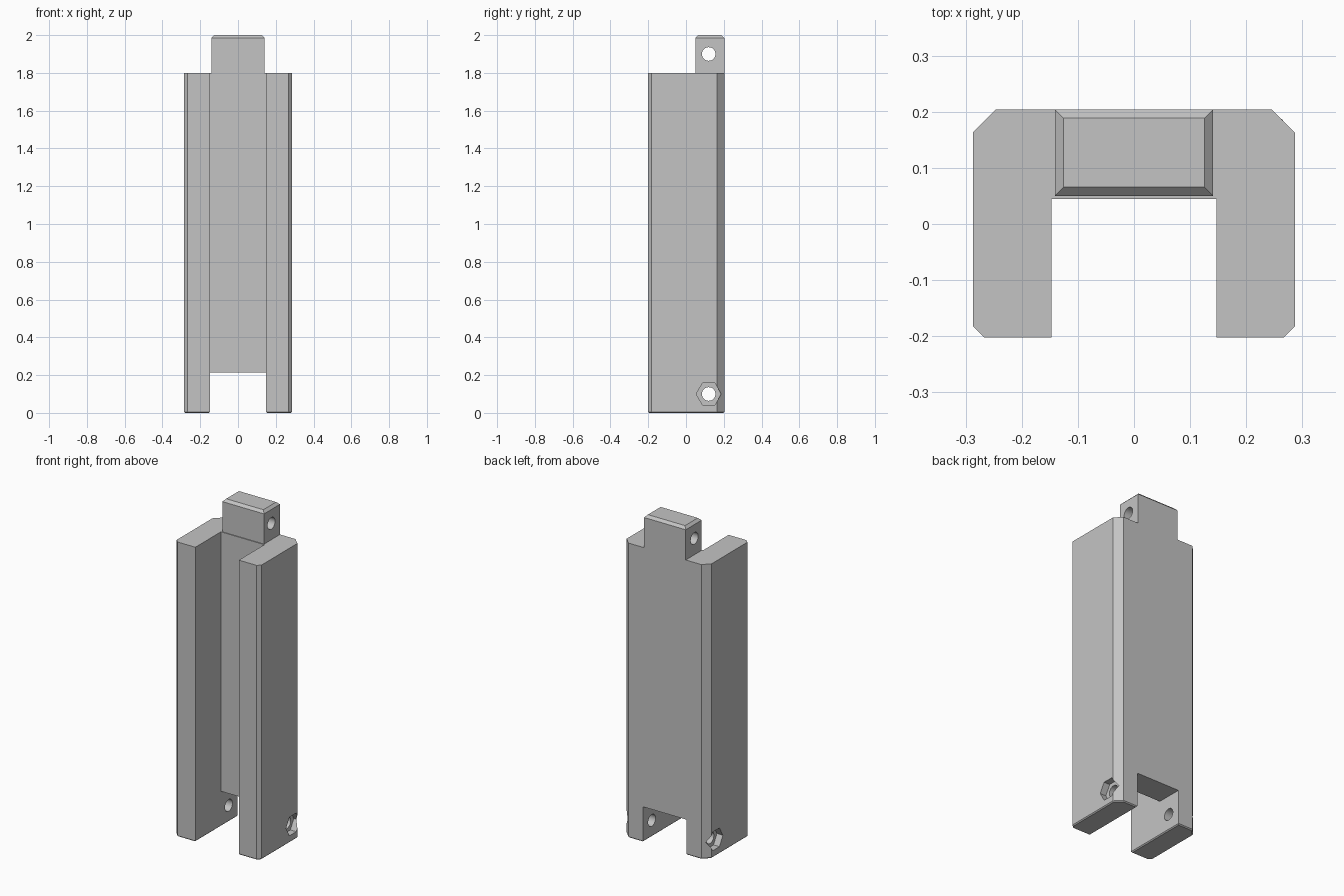
import bpy
import bmesh
from math import sin, cos, tau, radians

cube = bpy.data.objects.get("Cube")
if cube:
    bpy.data.objects.remove(cube, do_unlink=True)

grey = bpy.data.materials.new("plain grey")
grey.use_nodes = True
color = (0.55, 0.55, 0.55, 1)
grey.diffuse_color = color
grey.node_tree.nodes["Principled BSDF"].inputs["Base Color"].default_value = color


def prism(name, points, low, high, axis="z"):
    """Extrude a closed 2D outline along the given axis."""
    def place(a, b, c):
        return (a, b, c) if axis == "z" else (c, a, b)
    bm = bmesh.new()
    bottom = [bm.verts.new(place(a, b, low)) for a, b in points]
    top = [bm.verts.new(place(a, b, high)) for a, b in points]
    bm.faces.new(bottom)
    bm.faces.new(top)
    for i in range(len(points)):
        j = (i + 1) % len(points)
        bm.faces.new((bottom[i], bottom[j], top[j], top[i]))
    bmesh.ops.recalc_face_normals(bm, faces=bm.faces)
    mesh = bpy.data.meshes.new(name)
    bm.to_mesh(mesh)
    bm.free()
    mesh.materials.append(grey)
    obj = bpy.data.objects.new(name, mesh)
    bpy.context.collection.objects.link(obj)
    return obj


def rectangle(x0, x1, y0, y1):
    return [(x0, y0), (x1, y0), (x1, y1), (x0, y1)]


def polygon(y, z, radius, sides):
    return [(y + radius * cos(tau * i / sides), z + radius * sin(tau * i / sides))
            for i in range(sides)]


def activate(obj):
    bpy.ops.object.select_all(action="DESELECT")
    obj.select_set(True)
    bpy.context.view_layer.objects.active = obj


def cut(obj, cutter):
    cutter.hide_render = True
    mod = obj.modifiers.new("cut", "BOOLEAN")
    mod.operation = "DIFFERENCE"
    mod.solver = "EXACT"
    mod.object = cutter
    activate(obj)
    bpy.ops.object.modifier_apply(modifier=mod.name)
    bpy.data.objects.remove(cutter, do_unlink=True)


def chamfer_level(obj, z, size):
    """Chamfer every edge lying at one height."""
    bm = bmesh.new()
    bm.from_mesh(obj.data)
    edges = [e for e in bm.edges if all(abs(v.co.z - z) < 1e-4 for v in e.verts)]
    bmesh.ops.bevel(bm, geom=edges, offset=size, segments=1, affect="EDGES")
    bm.to_mesh(obj.data)
    bm.free()


# Channel body: mirrored U outline with chamfered corners
half = [(0.147, 0.045), (0.147, -0.202), (0.267, -0.202), (0.287, -0.182),
        (0.287, 0.163), (0.246, 0.204)]
outline = half + [(-x, y) for x, y in reversed(half)]
body = prism("channel_body", outline, 0, 1.8)

# Slot through the lower back wall, leaving two legs
cut(body, prism("slot_cutter", rectangle(-0.147, 0.147, -0.1, 0.3), -0.1, 0.215))
chamfer_level(body, 0, 0.006)

# Pivot hole and hexagonal nut pockets in the legs
pivot_y, leg_z, tab_z = 0.12, 0.1, 1.9
cut(body, prism("pivot_cutter", polygon(pivot_y, leg_z, 0.036, 32), -0.4, 0.4, "x"))
for low, high in ((0.247, 0.4), (-0.4, -0.247)):
    cut(body, prism("nut_cutter", polygon(pivot_y, leg_z, 0.066, 6), low, high, "x"))

# Hinge tab with chamfered top and cross hole
tab = prism("hinge_tab", rectangle(-0.141, 0.141, 0.05, 0.204), 1.8, 2.0)
chamfer_level(tab, 2.0, 0.0155)
cut(tab, prism("tab_hole_cutter", polygon(pivot_y, tab_z, 0.036, 32), -0.4, 0.4, "x"))

for obj in (body, tab):
    activate(obj)
    bpy.ops.object.shade_smooth_by_angle(angle=radians(25))
